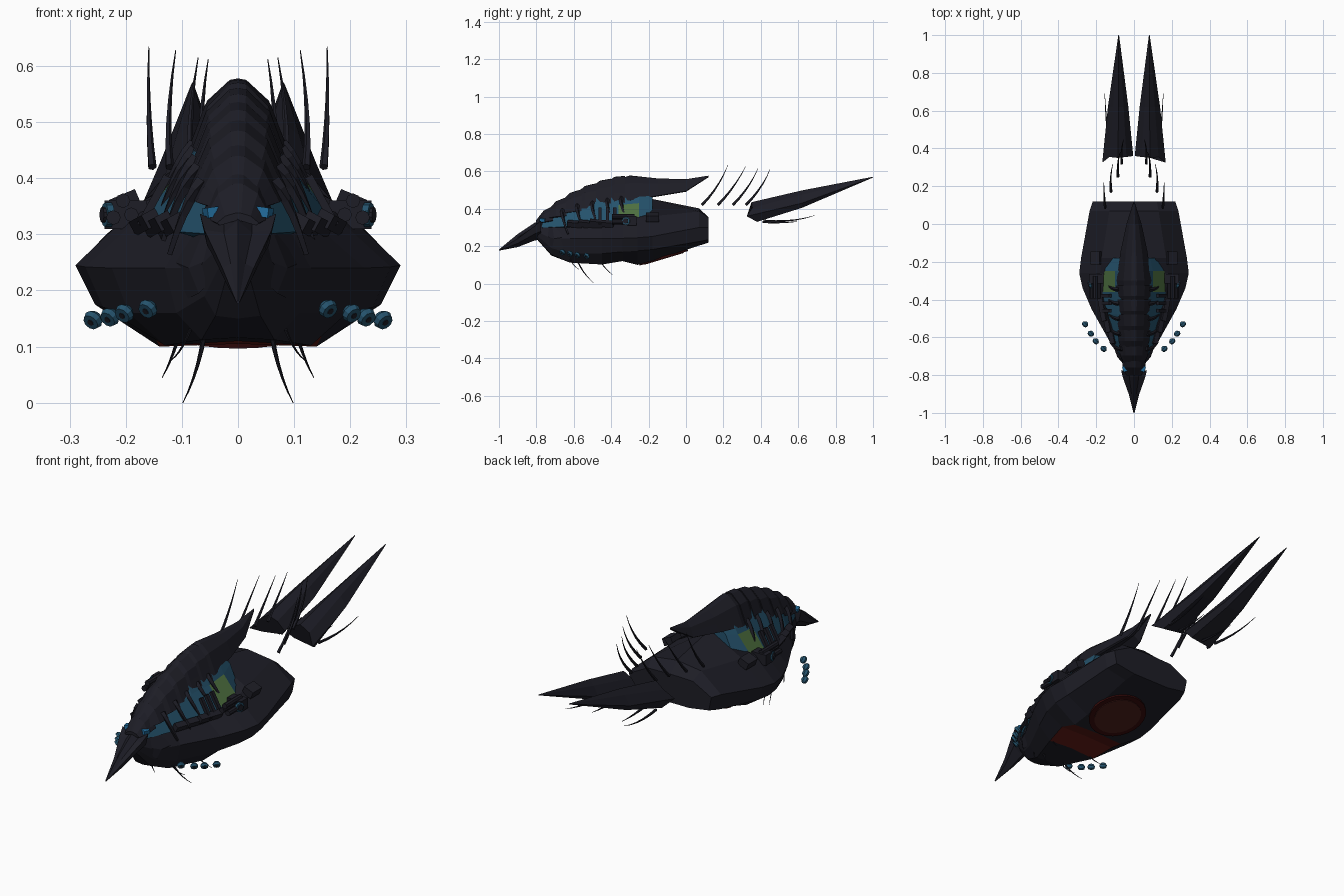
import bpy, bmesh, math
from mathutils import Vector, Matrix


def mat(name, r, g, b):
    m = bpy.data.materials.new(name)
    m.diffuse_color = (r, g, b, 1)
    return m


DARK = mat("dark chitin", 0.0125, 0.0125, 0.0195)
BLUE = mat("blue flesh", 0.018, 0.085, 0.15)
EYE = mat("bright blue", 0.016, 0.15, 0.33)
GREEN = mat("green flesh", 0.075, 0.16, 0.05)
RED = mat("red belly", 0.12, 0.011, 0.008)
MAROON = mat("maroon ring", 0.035, 0.003, 0.003)
BROWN = mat("brown red disc", 0.065, 0.012, 0.010)


def finish(name, bm, mats, mirror=False):
    bmesh.ops.recalc_face_normals(bm, faces=bm.faces)
    me = bpy.data.meshes.new(name)
    bm.to_mesh(me)
    bm.free()
    ob = bpy.data.objects.new(name, me)
    bpy.context.collection.objects.link(ob)
    for m in mats:
        me.materials.append(m)
    if mirror:
        ob.modifiers.new("mirror", 'MIRROR')
    return ob


def loft(name, rings, mats, mirror=False, rule=None):
    """Skin closed rings of 3D points; rule gives a face its material index."""
    bm = bmesh.new()
    vs = [[bm.verts.new(p) for p in r] for r in rings]
    n = len(rings[0])
    for a, b in zip(vs, vs[1:]):
        for i in range(n):
            j = (i + 1) % n
            bm.faces.new((a[i], a[j], b[j], b[i]))
    bm.faces.new(vs[0])
    bm.faces.new(vs[-1])
    if rule:
        for f in bm.faces:
            f.material_index = rule(f.calc_center_median())
    bmesh.ops.remove_doubles(bm, verts=bm.verts, dist=1e-5)
    return finish(name, bm, mats, mirror)


def sym(y, half):
    """Half profile (first and last point on the centre line) to a full ring."""
    return [(x, y, z) for x, z in half] + [(-x, y, z) for x, z in half[-2:0:-1]]


def spine(name, pts, r, sides=5, tip=0.0008, mirror=True):
    """Tapered tube along a smoothed path of three points."""
    a, b, c = map(Vector, pts)
    rings = []
    for k in range(6):
        t = k / 5
        p = a * (1 - t) ** 2 + b * 2 * t * (1 - t) + c * t * t
        d = ((b - a) * (1 - t) + (c - b) * t).normalized()
        q = d.to_track_quat('Z', 'Y')
        w = r * (1 - t) + tip * t
        rings.append([p + q @ Vector((w * math.cos(i * math.tau / sides),
                                      w * math.sin(i * math.tau / sides), 0)) for i in range(sides)])
    return loft(name, rings, [DARK], mirror)


def box(name, c, s, m=DARK, rot=(0, 0, 0)):
    bm = bmesh.new()
    bmesh.ops.create_cube(bm, size=1)
    M = Matrix.Translation(c)
    for ang, ax in zip(rot, 'XYZ'):
        M = M @ Matrix.Rotation(ang, 4, ax)
    bm.transform(M @ Matrix.Diagonal((*s, 1)))
    return finish(name, bm, [m], True)


def cyl(name, c, r, h, m, axis, sides=10, mirror=True, r2=None):
    bm = bmesh.new()
    bmesh.ops.create_cone(bm, cap_ends=True, segments=sides, radius1=r,
                          radius2=r if r2 is None else r2, depth=h)
    q = Vector(axis).to_track_quat('Z', 'Y').to_matrix().to_4x4()
    bm.transform(Matrix.Translation(c) @ q)
    return finish(name, bm, [m], mirror)


# Hull: top, shoulder, widest, lower, bottom, keel
hull = [
    (-.80, .325, .02, .31, .032, .28, .025, .26, .015, .245, .24),
    (-.72, .345, .05, .32, .07, .24, .06, .19, .04, .155, .15),
    (-.62, .35, .085, .32, .13, .24, .11, .16, .065, .112, .116),
    (-.45, .36, .14, .315, .225, .24, .195, .16, .13, .102, .11),
    (-.34, .38, .17, .335, .272, .242, .24, .17, .15, .120, .124),
    (-.26, .40, .18, .35, .29, .245, .255, .175, .14, .100, .105),
    (-.18, .452, .17, .36, .280, .252, .25, .182, .13, .122, .124),
    (.07, .402, .13, .385, .235, .30, .222, .225, .11, .203, .203),
    (.12, .355, .12, .352, .218, .30, .205, .235, .10, .219, .219)]


def belly(c):
    return 1 if -.45 < c.y < -.26 and c.z < .13 else 0


loft("hull", [sym(h[0], [(0, h[1]), h[2:4], h[4:6], h[6:8], h[8:10], (0, h[10])])
              for h in hull], [DARK, RED], rule=belly)

# Round hatch on the sloping rear underside
n = Vector((0, .30, -1)).normalized()
cyl("hatch_ring", Vector((0, -.12, .141)), .135, .012, MAROON, n, 24, False)
cyl("hatch_disc", Vector((0, -.12, .1405)) + n * .003, .11, .012, BROWN, n, 24, False)

# Soft body under the armour
body = [(-.77, .01, .35, .03, .34, .04, .30), (-.62, .04, .43, .07, .39, .11, .305),
        (-.48, .045, .49, .09, .42, .145, .31), (-.36, .05, .52, .10, .42, .17, .325),
        (-.25, .05, .52, .10, .43, .17, .345), (-.18, .04, .49, .085, .45, .12, .37)]
loft("soft_body", [sym(y, [(0, t + .01), (a, t), (b, bz), (c, cz), (0, cz - .03)])
                   for y, a, t, b, bz, c, cz in body], [BLUE, GREEN],
     rule=lambda c: 1 if -.36 < c.y < -.25 and .36 < c.z < .41 else 0)


# Overlapping back plates with a narrow crest
def arch(y, w, top, low):
    h = top - low
    return sym(y, [(0, top), (w * .16, top - h * .02), (w * .6, top - h * .3), (w * .78, top - h * .62),
                   (w, low), (w * .85, low - .004), (0, low + h * .3)])


plates = [(-.79, .045, .36, .32), (-.73, .06, .41, .35), (-.66, .076, .458, .375),
          (-.58, .083, .50, .40), (-.50, .087, .532, .415), (-.42, .09, .557, .43),
          (-.345, .092, .572, .44)]
for i, ((y0, w0, t0, l0), (y1, w1, t1, l1)) in enumerate(zip(plates, plates[1:])):
    loft(f"back_plate_{i+1}", [arch(y0 - .012, w0 * .84, t0 - .022, l0),
                               arch((y0 + y1) / 2, w1 * .98, (t0 + t1) / 2 + .006, (l0 + l1) / 2 - .005),
                               arch(y1 + .02, w1 * 1.06, t1 + .004, l1 - .012)], [DARK])
    # Rib hanging down over the soft body
    if i:
        spine(f"rib_{i}", [(w1 * .85, y1, l1 + .02), (w1 * 1.2, y1 - .01, l1 - .01),
                           (w1 * 1.6, y1 + .03, l1 - .11)], .012, 4, .006)

# Rear spike of the armour
loft("back_spike", [arch(-.39, .078, .55, .44), arch(-.30, .092, .578, .445),
                    arch(-.15, .072, .562, .47), arch(0, .04, .558, .495),
                    arch(.12, .002, .577, .572)], [DARK])

# Head, beak and cheek plates
loft("beak", [sym(-.775, [(0, .335), (.025, .318), (.068, .337), (.055, .28), (0, .235)]),
              sym(-.81, [(0, .325), (.025, .303), (.06, .308), (.046, .265), (0, .23)]),
              sym(-.90, [(0, .265), (.013, .248), (.028, .24), (.022, .215), (0, .195)]),
              sym(-1.0, [(0, .182), (.002, .181), (.003, .179), (.002, .177), (0, .176)])], [DARK])
loft("cheek", [[(.03, -.76, .30), (.04, -.76, .26), (.03, -.76, .235)],
               [(.06, -.715, .31), (.088, -.705, .24), (.07, -.715, .195)],
               [(.075, -.64, .31), (.112, -.64, .25), (.1, -.64, .18)]], [DARK], True)
box("eye", (.042, -.765, .34), (.034, .03, .018), EYE, (0, .15, -.3))

# Side guns
for i, (x, z) in enumerate([(.205, .36), (.19, .335), (.222, .33)]):
    cyl(f"gun_barrel_{i+1}", (x, -.335, z), .013, .12, DARK, (0, 1, 0), 8)
box("gun_mount", (.20, -.29, .335), (.075, .05, .05))
cyl("gun_eye", (.232, -.32, .335), .022, .012, BLUE, (1, -.3, 0), 10)
cyl("gun_eye_pupil", (.237, -.322, .335), .014, .012, DARK, (1, -.3, 0), 10)
box("deck_box", (.20, -.18, .355), (.05, .07, .035), DARK, (0, .4, 0))
for i, (x, y, z) in enumerate([(.165, -.45, .322), (.142, -.51, .318), (.12, -.57, .316)]):
    box(f"side_launcher_{i+1}", (x, y, z), (.028, .13, .028), DARK, (0, .5, -.2))
for i, y in enumerate([-.46, -.42, -.38]):
    box(f"gun_strut_{i+1}", (.15, y, .36), (.014, .018, .10), DARK, (0, -.5, 0))

# Floating pods beside the bow
for i, (x, y, z) in enumerate([(.258, -.53, .148), (.228, -.58, .153), (.202, -.62, .16), (.16, -.66, .168)]):
    ax = Vector((.5, -.6, -.55)).normalized()
    c = Vector((x, y, z))
    cyl(f"pod_{i+1}", c + ax * .004, .018, .010, BLUE, ax, 10, r2=.015)
    cyl(f"pod_back_{i+1}", c - ax * .006, .011, .010, BLUE, ax, 10, r2=.018)
    cyl(f"pod_core_{i+1}", c + ax * .008, .006, .005, DARK, ax, 8)

# Belly spines
spine("belly_spine_long", [(.06, -.58, .12), (.072, -.55, .05), (.098, -.49, 0)], .005)
spine("belly_spine_mid", [(.105, -.46, .12), (.118, -.43, .075), (.135, -.39, .045)], .004)
spine("belly_spine_short", [(.085, -.62, .13), (.10, -.60, .09), (.12, -.57, .075)], .003)

# Floating tail spines
for i, (x, x2, y, y2, z2) in enumerate([(.153, .159, .085, .225, .635), (.122, .111, .17, .32, .628),
                                        (.085, .071, .25, .385, .615), (.066, .053, .32, .45, .612)]):
    spine(f"tail_spine_{i+1}", [(x, y, .42), ((x * 1.06), y + .09, .51), (x2, y2, z2)], .008)

# Floating tail blades with lower barbs
loft("tail_blade", [[(.004, .36, .375), (.04, .355, .415), (.085, .35, .435), (.13, .355, .405),
                     (.168, .325, .36), (.14, .38, .33), (.03, .38, .345)],
                    [(.03, .62, .43), (.055, .62, .475), (.082, .62, .498), (.11, .62, .475),
                     (.138, .62, .43), (.12, .62, .405), (.045, .62, .41)],
                    [(.079, 1, .568), (.08, 1, .57), (.081, 1, .571), (.082, 1, .57),
                     (.083, 1, .568), (.082, 1, .567), (.08, 1, .567)]], [DARK], True)
spine("tail_barb_long", [(.135, .42, .335), (.15, .57, .325), (.155, .69, .365)], .007)
spine("tail_barb_short", [(.07, .41, .33), (.075, .52, .322), (.08, .60, .332)], .007)
